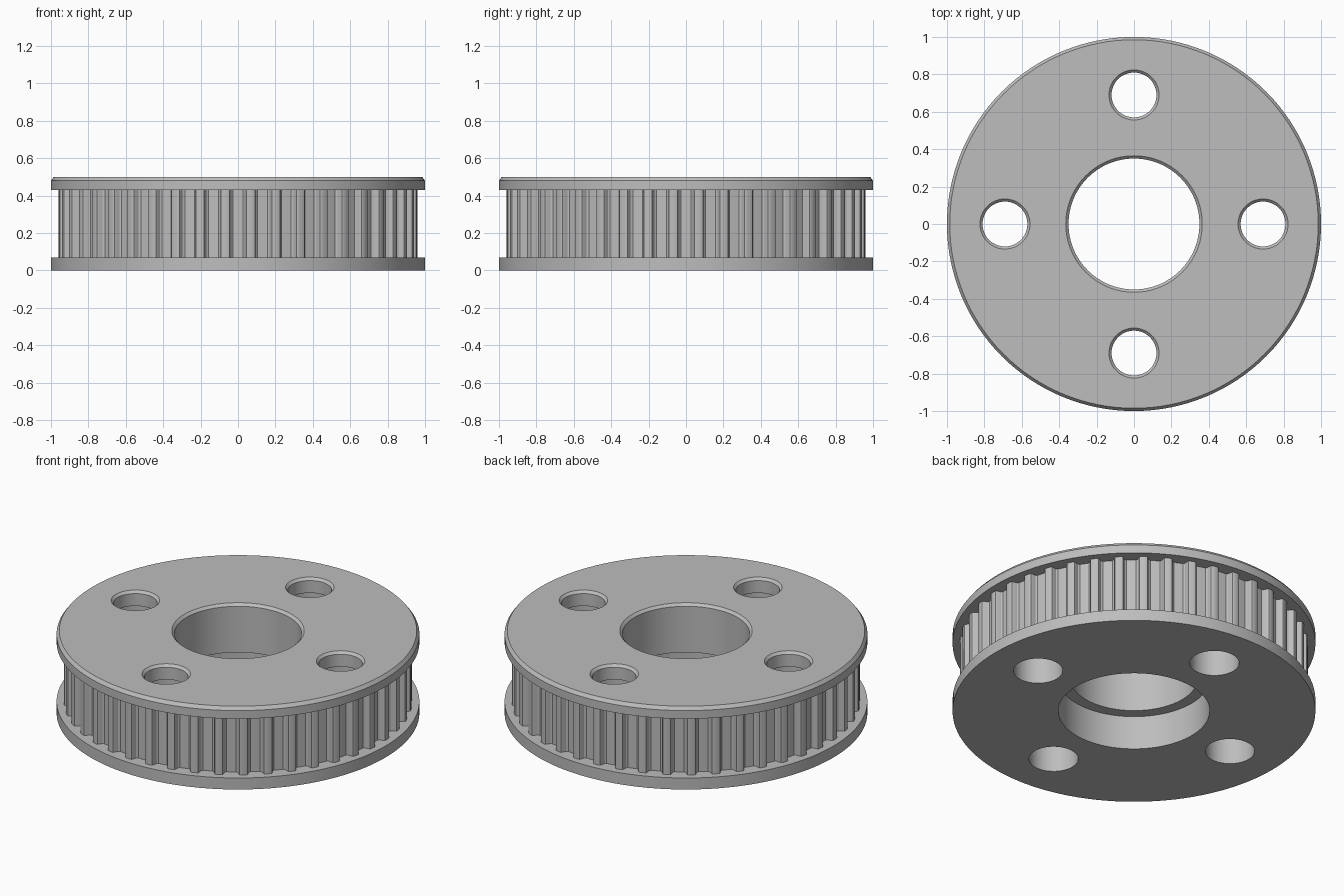
import bpy, bmesh
from math import pi, sin, cos, radians

if "Cube" in bpy.data.objects:
    bpy.data.objects.remove(bpy.data.objects["Cube"], do_unlink=True)

TEETH = 44
TOOTH_RADIUS = 0.96
BOLT_CIRCLE = 0.69

steel = bpy.data.materials.new("machined grey")
steel.use_nodes = True
steel.diffuse_color = (0.51, 0.51, 0.51, 1)
steel.node_tree.nodes["Principled BSDF"].inputs["Base Color"].default_value = steel.diffuse_color


def loft(name, loops):
    """Closed solid through a stack of equal-length point loops, bottom to top."""
    bm = bmesh.new()
    rings = [[bm.verts.new(p) for p in loop] for loop in loops]
    n = len(rings[0])
    for low, high in zip(rings, rings[1:]):
        for i in range(n):
            j = (i + 1) % n
            bm.faces.new((low[i], low[j], high[j], high[i]))
    bm.faces.new(rings[0][::-1])
    bm.faces.new(rings[-1])
    bmesh.ops.recalc_face_normals(bm, faces=bm.faces)
    mesh = bpy.data.meshes.new(name)
    bm.to_mesh(mesh)
    bm.free()
    mesh.materials.append(steel)
    obj = bpy.data.objects.new(name, mesh)
    bpy.context.collection.objects.link(obj)
    return obj


def turned(name, profile, centre=(0, 0), sides=96):
    """Solid of revolution from (radius, height) points."""
    angles = [2 * pi * i / sides for i in range(sides)]
    return loft(name, [[(centre[0] + r * cos(a), centre[1] + r * sin(a), z)
                        for a in angles] for r, z in profile])


def combine(target, tool, operation):
    mod = target.modifiers.new(operation.lower(), 'BOOLEAN')
    mod.operation = operation
    mod.solver = 'EXACT'
    mod.object = tool
    bpy.context.view_layer.objects.active = target
    bpy.ops.object.modifier_apply(modifier=mod.name)
    bpy.data.objects.remove(tool, do_unlink=True)


# Two flanges joined by a core, with a chamfer on the upper rim
pulley = turned("toothed_pulley", [(1, 0), (1, 0.07), (0.88, 0.07), (0.88, 0.43),
                                   (1, 0.43), (1, 0.48), (0.985, 0.5)], sides=128)

# Tooth ring: one groove as (fraction of pitch, depth), mirrored and repeated
half = [(0.1, 0.04), (0.2, 0.04), (0.27, 0.032), (0.3, 0.016), (0.34, 0.003), (0.39, 0)]
groove = [(-t, d) for t, d in reversed(half)] + half
outline = []
for k in range(TEETH):
    for t, d in groove:
        a = -pi / 2 + (k + t) * 2 * pi / TEETH
        outline.append(((TOOTH_RADIUS - d) * cos(a), (TOOTH_RADIUS - d) * sin(a)))
ring = loft("tooth_ring", [[(x, y, z) for x, y in outline] for z in (0.05, 0.45)])
combine(pulley, ring, 'UNION')

# Stepped centre bore with chamfered mouth
bore = turned("bore_cutter", [(0.417, -0.1), (0.417, 0.205), (0.35, 0.205),
                              (0.35, 0.485), (0.365, 0.5), (0.365, 0.6)])
combine(pulley, bore, 'DIFFERENCE')

# Four stepped bolt holes
for k in range(4):
    a = k * pi / 2
    hole = turned("hole_cutter", [(0.136, -0.1), (0.136, 0.41), (0.12, 0.41),
                                  (0.12, 0.485), (0.134, 0.5), (0.134, 0.6)],
                  (BOLT_CIRCLE * cos(a), BOLT_CIRCLE * sin(a)), 48)
    combine(pulley, hole, 'DIFFERENCE')

# Single material and crisp smooth shading
pulley.data.materials.clear()
pulley.data.materials.append(steel)
for face in pulley.data.polygons:
    face.material_index = 0
bpy.ops.object.select_all(action='DESELECT')
pulley.select_set(True)
bpy.context.view_layer.objects.active = pulley
bpy.ops.object.shade_smooth_by_angle(angle=radians(30))
